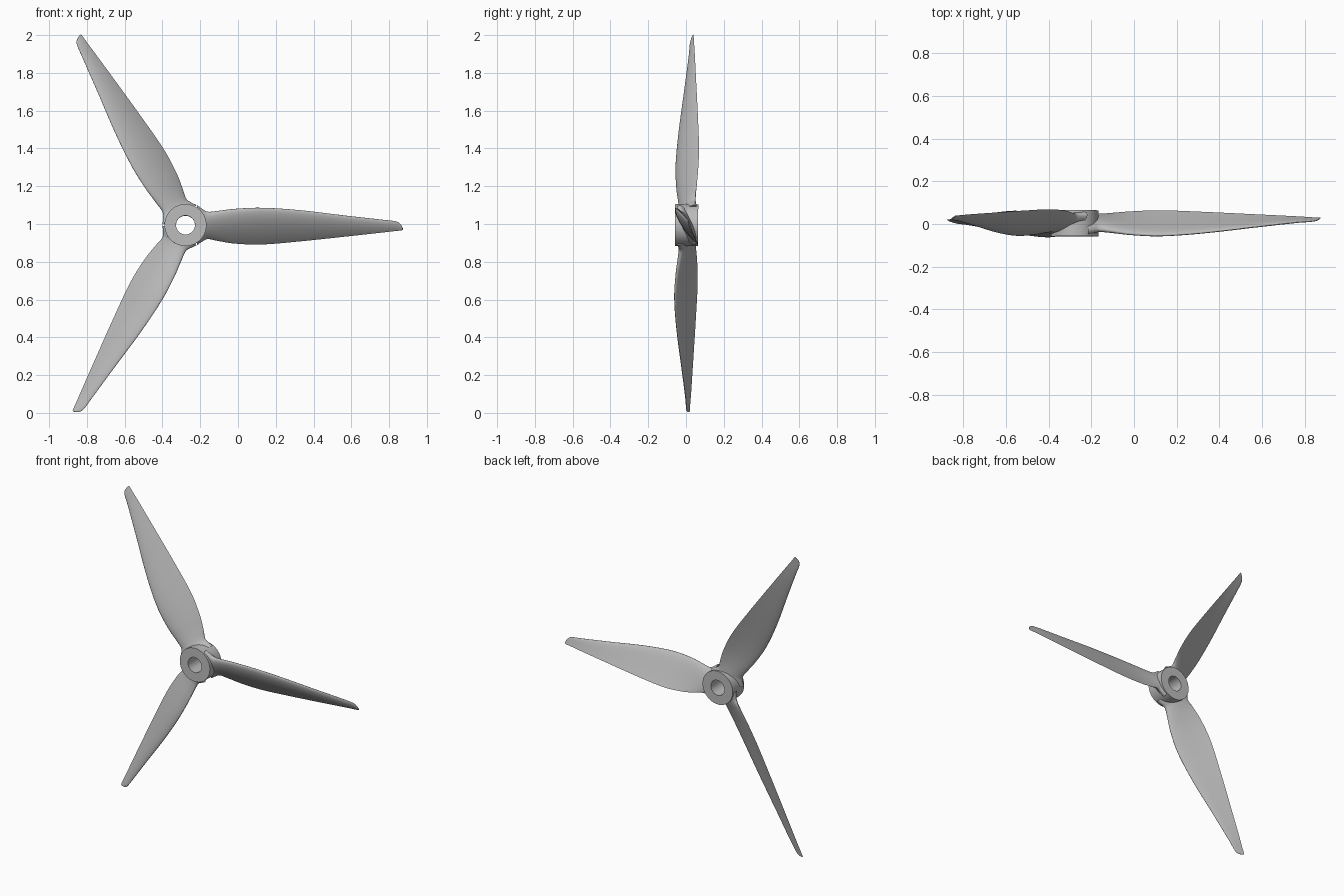
import bpy, bmesh, math
from mathutils import Matrix, Vector

cube = bpy.data.objects.get("Cube")
if cube:
    bpy.data.objects.remove(cube, do_unlink=True)

grey = bpy.data.materials.new("light grey")
grey.use_nodes = True
GREY = (0.5, 0.5, 0.5, 1)
grey.diffuse_color = GREY
grey.node_tree.nodes["Principled BSDF"].inputs["Base Color"].default_value = GREY

# Hub axis position, with a very slight lean of the whole rotor
PLACE = Matrix.Translation((-0.278, 0, 0.994)) @ Matrix.Rotation(-0.01, 4, 'X')


def finish(name, bm, matrix, angle):
    bmesh.ops.recalc_face_normals(bm, faces=bm.faces)
    mesh = bpy.data.meshes.new(name)
    bm.to_mesh(mesh)
    bm.free()
    mesh.transform(matrix)
    mesh.materials.append(grey)
    ob = bpy.data.objects.new(name, mesh)
    bpy.context.collection.objects.link(ob)
    bpy.ops.object.select_all(action='DESELECT')
    ob.select_set(True)
    bpy.context.view_layer.objects.active = ob
    bpy.ops.object.shade_smooth_by_angle(angle=math.radians(angle))
    return ob


def skin(bm, rings, closed=False):
    n = len(rings[0])
    pairs = list(zip(rings, rings[1:]))
    if closed:
        pairs.append((rings[-1], rings[0]))
    for a, b in pairs:
        for i in range(n):
            j = (i + 1) % n
            bm.faces.new((a[i], a[j], b[j], b[i]))


# Hub: ring with a through bore, turned about the y axis
bm = bmesh.new()
rings = []
for r, y in [(0.05, -0.058), (0.111, -0.058), (0.111, 0.064), (0.05, 0.064)]:
    rings.append([bm.verts.new((r * math.cos(2 * math.pi * i / 64), y,
                                r * math.sin(2 * math.pi * i / 64)))
                  for i in range(64)])
skin(bm, rings, closed=True)
finish("hub", bm, PLACE, 30)

# Blade stations: radius, leading z, leading y, trailing z, trailing y,
# thickness, roundness of the section (1 = ellipse, 0 = aerofoil)
STATIONS = [
    (0.062, 0.104, -0.040, -0.104, 0.046, 0.075, 1.0),
    (0.085, 0.088, -0.034, -0.088, 0.044, 0.066, 1.0),
    (0.115, 0.070, -0.030, -0.073, 0.045, 0.054, 0.8),
    (0.170, 0.074, -0.036, -0.083, 0.052, 0.043, 0.4),
    (0.260, 0.085, -0.048, -0.097, 0.060, 0.036, 0.1),
    (0.400, 0.091, -0.055, -0.102, 0.065, 0.032, 0.0),
    (0.600, 0.079, -0.042, -0.086, 0.058, 0.027, 0.0),
    (0.850, 0.050, -0.014, -0.060, 0.046, 0.019, 0.0),
    (1.050, 0.028, 0.008, -0.038, 0.036, 0.012, 0.0),
    (1.110, 0.021, 0.012, -0.031, 0.032, 0.009, 0.0),
    (1.132, 0.012, 0.016, -0.029, 0.031, 0.007, 0.0),
    (1.146, -0.006, 0.022, -0.027, 0.030, 0.005, 0.0),
    (1.151, -0.018, 0.027, -0.026, 0.030, 0.003, 0.0),
]


def smooth_stations(st, steps):
    """Cubic interpolation over radius with finite-difference slopes."""
    rs = [s[0] for s in st]
    last = len(st) - 1

    def slope(i, k):
        a, b = max(i - 1, 0), min(i + 1, last)
        return (st[b][k] - st[a][k]) / (rs[b] - rs[a])

    out = []
    for i in range(last):
        h = rs[i + 1] - rs[i]
        for q in range(steps):
            t = q / steps
            row = [rs[i] + h * t]
            for k in range(1, 7):
                row.append((2*t**3 - 3*t**2 + 1) * st[i][k]
                           + (t**3 - 2*t**2 + t) * h * slope(i, k)
                           + (3*t**2 - 2*t**3) * st[i + 1][k]
                           + (t**3 - t**2) * h * slope(i + 1, k))
            out.append(row)
    out.append(list(st[-1]))
    return out


def section(row, n=36):
    """Cambered section running from leading edge to trailing edge."""
    r, z0, y0, z1, y1, thick, rnd = row
    lead, trail = Vector((r, y0, z0)), Vector((r, y1, z1))
    chord = trail - lead
    front = Vector((0, chord.z, -chord.y)).normalized()
    pts = []
    for i in range(n):
        a = 2 * math.pi * i / n
        s = (1 - math.cos(a)) / 2
        foil = 5 * (0.2969 * math.sqrt(s) - 0.126 * s - 0.3516 * s**2
                    + 0.2843 * s**3 - 0.1036 * s**4)
        half = rnd * abs(math.sin(a)) / 2 + (1 - rnd) * foil
        camber = (1 - rnd) * 0.14 * s * (1 - s) * chord.length
        side = 1 if i <= n / 2 else -1
        pts.append(lead + chord * s + front * (side * half * thick + camber))
    return pts


# Three equal blades around the hub
rows = smooth_stations(STATIONS, 5)
for name, angle in [("right_hand_blade", 0), ("upper_blade", 120), ("lower_blade", 240)]:
    bm = bmesh.new()
    rings = [[bm.verts.new(p) for p in section(row)] for row in rows]
    skin(bm, rings)
    bm.faces.new(rings[0])
    bm.faces.new(rings[-1])
    finish(name, bm, PLACE @ Matrix.Rotation(math.radians(-angle), 4, 'Y'), 60)
